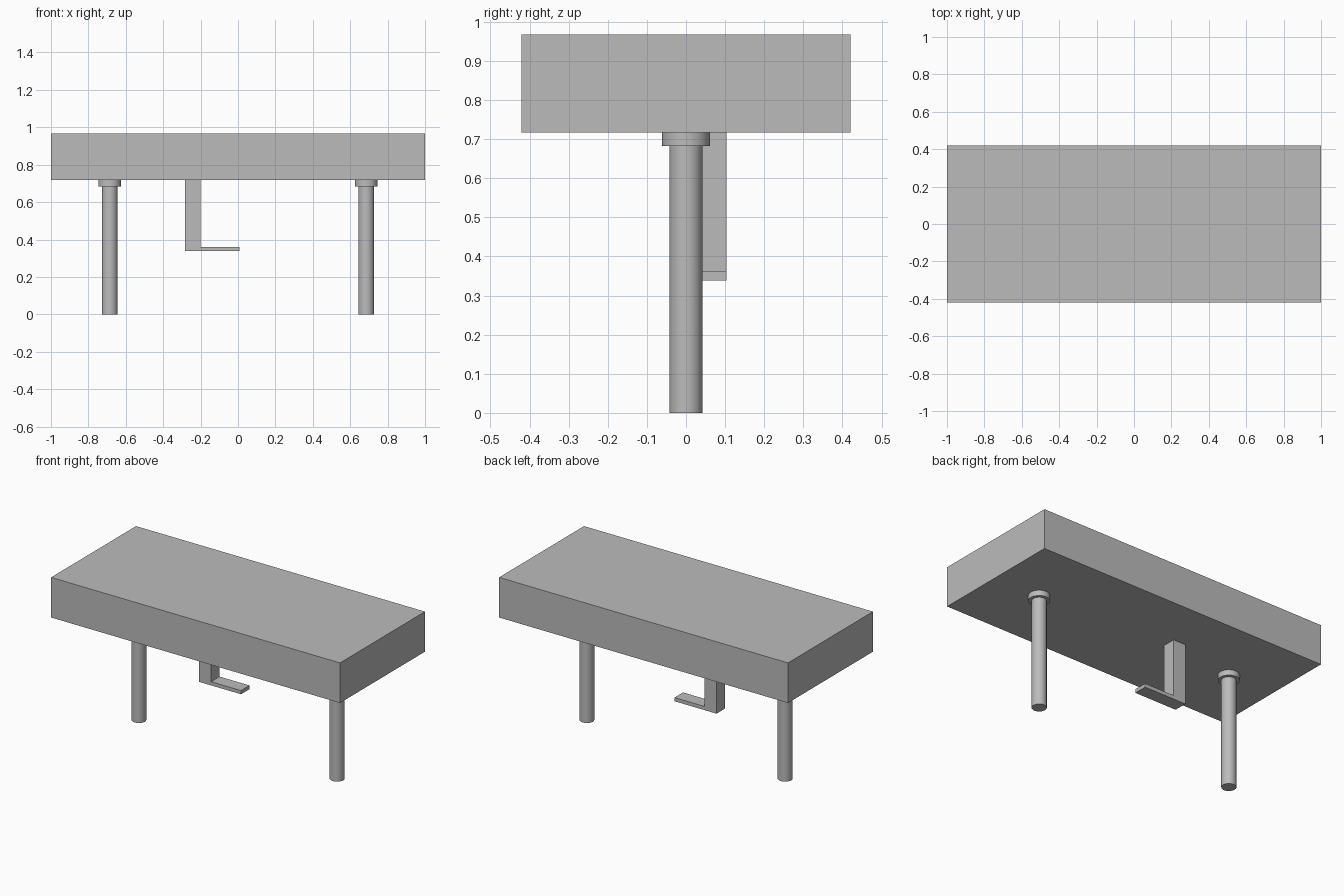
import bpy
import bmesh
import math
from mathutils import Matrix

cube = bpy.data.objects.get("Cube")
if cube:
    bpy.data.objects.remove(cube, do_unlink=True)

grey = bpy.data.materials.new("plain grey")
grey.use_nodes = True
colour = (0.5, 0.5, 0.5, 1)
grey.diffuse_color = colour
grey.node_tree.nodes["Principled BSDF"].inputs["Base Color"].default_value = colour

SLAB_BOTTOM, SLAB_TOP = 0.717, 0.968


def finish(bm, name, smooth=False):
    bmesh.ops.recalc_face_normals(bm, faces=bm.faces)
    mesh = bpy.data.meshes.new(name)
    bm.to_mesh(mesh)
    bm.free()
    mesh.materials.append(grey)
    obj = bpy.data.objects.new(name, mesh)
    bpy.context.collection.objects.link(obj)
    if smooth:
        bpy.ops.object.select_all(action="DESELECT")
        obj.select_set(True)
        bpy.context.view_layer.objects.active = obj
        bpy.ops.object.shade_smooth_by_angle(angle=math.radians(30))
    return obj


def extrude_profile(name, points, y0, y1):
    """Extrude an outline in the xz plane from y0 to y1."""
    bm = bmesh.new()
    face = bm.faces.new([bm.verts.new((x, y0, z)) for x, z in points])
    out = bmesh.ops.extrude_face_region(bm, geom=[face])
    moved = [v for v in out["geom"] if isinstance(v, bmesh.types.BMVert)]
    bmesh.ops.translate(bm, verts=moved, vec=(0, y1 - y0, 0))
    return finish(bm, name)


def cylinder(name, x, radius, z0, z1):
    bm = bmesh.new()
    bmesh.ops.create_cone(bm, cap_ends=True, segments=48, radius1=radius,
                          radius2=radius, depth=z1 - z0,
                          matrix=Matrix.Translation((x, 0, (z0 + z1) / 2)))
    return finish(bm, name, smooth=True)


# Thick rectangular slab
extrude_profile("slab", [(-1, SLAB_BOTTOM), (1, SLAB_BOTTOM),
                         (1, SLAB_TOP), (-1, SLAB_TOP)], -0.42, 0.42)

# Round legs with mounting collars
for side, x in (("right", -0.686), ("left", 0.686)):
    cylinder(side + "_leg", x, 0.042, 0, 0.683)
    cylinder(side + "_leg_collar", x, 0.061, 0.683, SLAB_BOTTOM)

# L-shaped hanging bracket
extrude_profile("hanging_bracket",
                [(-0.284, SLAB_BOTTOM), (-0.284, 0.338), (0.007, 0.338),
                 (0.007, 0.361), (-0.2, 0.361), (-0.2, SLAB_BOTTOM)],
                0.02, 0.104)
